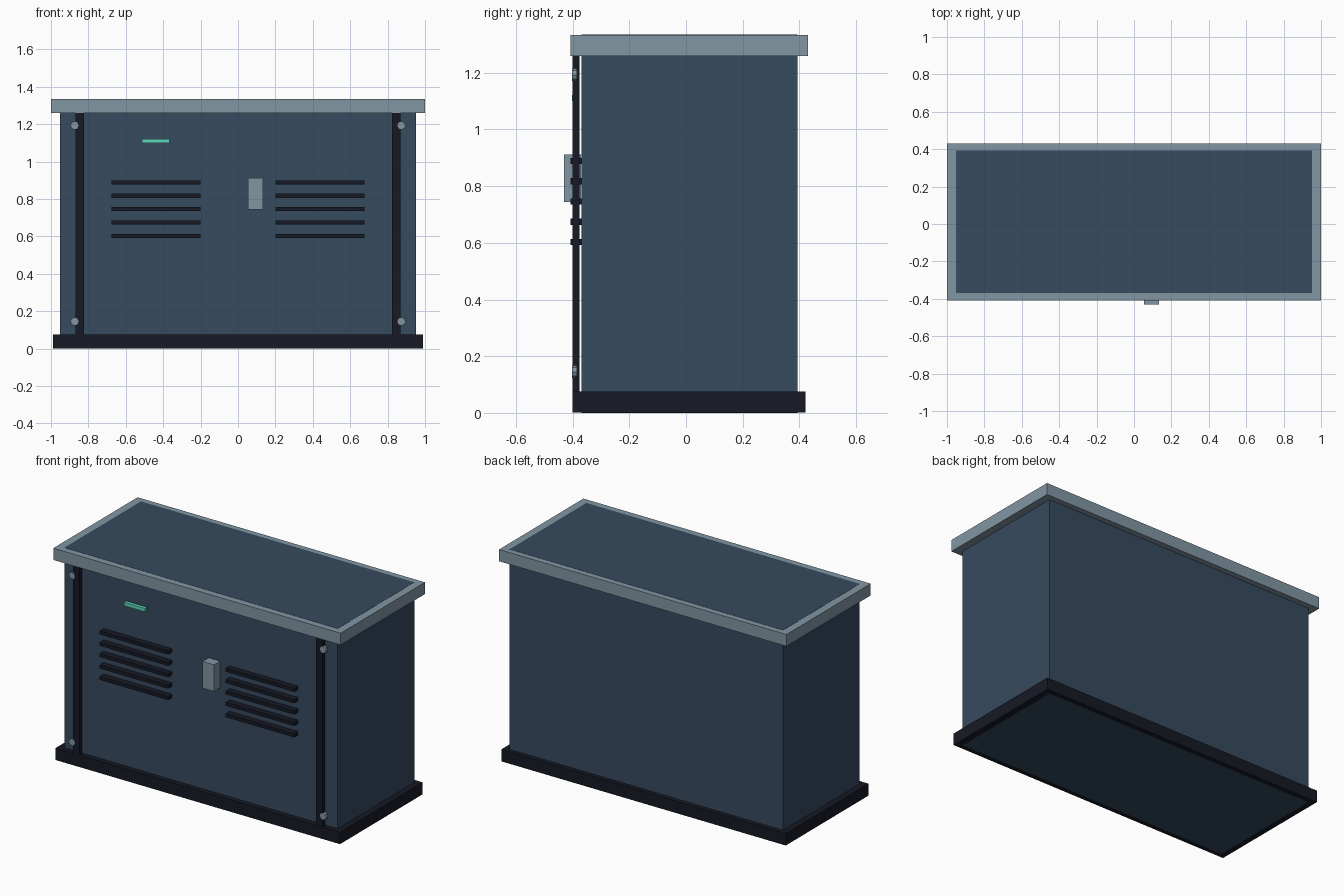
import bpy, math

if "Cube" in bpy.data.objects:
    bpy.data.objects.remove(bpy.data.objects["Cube"])


def material(name, rgb):
    m = bpy.data.materials.new(name)
    m.diffuse_color = (*rgb, 1)
    m.use_nodes = True
    m.node_tree.nodes["Principled BSDF"].inputs["Base Color"].default_value = m.diffuse_color
    return m


BLUE = material("blue_paint", (0.037, 0.069, 0.112))
STEEL = material("pale_steel", (0.223, 0.305, 0.366))
DARK = material("dark_trim", (0.008, 0.010, 0.018))
TEAL = material("teal_light", (0.115, 0.69, 0.51))


def finish(name, mat):
    ob = bpy.context.object
    ob.name = name
    ob.data.materials.append(mat)
    return ob


def box(name, x, y, z, mat):
    """Box from (min, max) ranges on each axis."""
    bpy.ops.mesh.primitive_cube_add(size=1, location=[(a + b) / 2 for a, b in (x, y, z)])
    bpy.context.object.scale = [b - a for a, b in (x, y, z)]
    bpy.ops.object.transform_apply(location=False, rotation=False, scale=True)
    return finish(name, mat)


# Cabinet, plinth and roof cap (body shows through the top and bottom)
box("cabinet_body", (-0.951, 0.951), (-0.368, 0.394), (0, 1.335), BLUE)
box("base_plinth", (-0.99, 0.99), (-0.40, 0.422), (0.001, 0.076), DARK)
box("roof_cap", (-1, 1), (-0.408, 0.43), (1.26, 1.334), STEEL)

# Front posts, bolts and louvres on both sides
for side, s in (("left", -1), ("right", 1)):
    xs = sorted((s * 0.824, s * 0.869))
    box(f"{side}_front_post", xs, (-0.40, -0.375), (0.06, 1.265), DARK)
    for level, z in (("lower", 0.145), ("upper", 1.193)):
        bpy.ops.mesh.primitive_cylinder_add(
            vertices=8, radius=0.022, depth=0.018,
            location=(s * 0.874, -0.394, z), rotation=(math.pi / 2, 0, 0))
        finish(f"{side}_{level}_bolt", STEEL)
    xs = sorted((s * 0.20, s * 0.677))
    for i in range(5):
        z = 0.603 + i * 0.0715
        box(f"{side}_louvre_{i + 1}", xs, (-0.408, -0.367), (z - 0.011, z + 0.011), DARK)

# Door handle and status light
box("door_handle", (0.054, 0.134), (-0.43, -0.37), (0.744, 0.912), STEEL)
box("status_light", (-0.513, -0.366), (-0.402, -0.38), (1.10, 1.122), TEAL)
